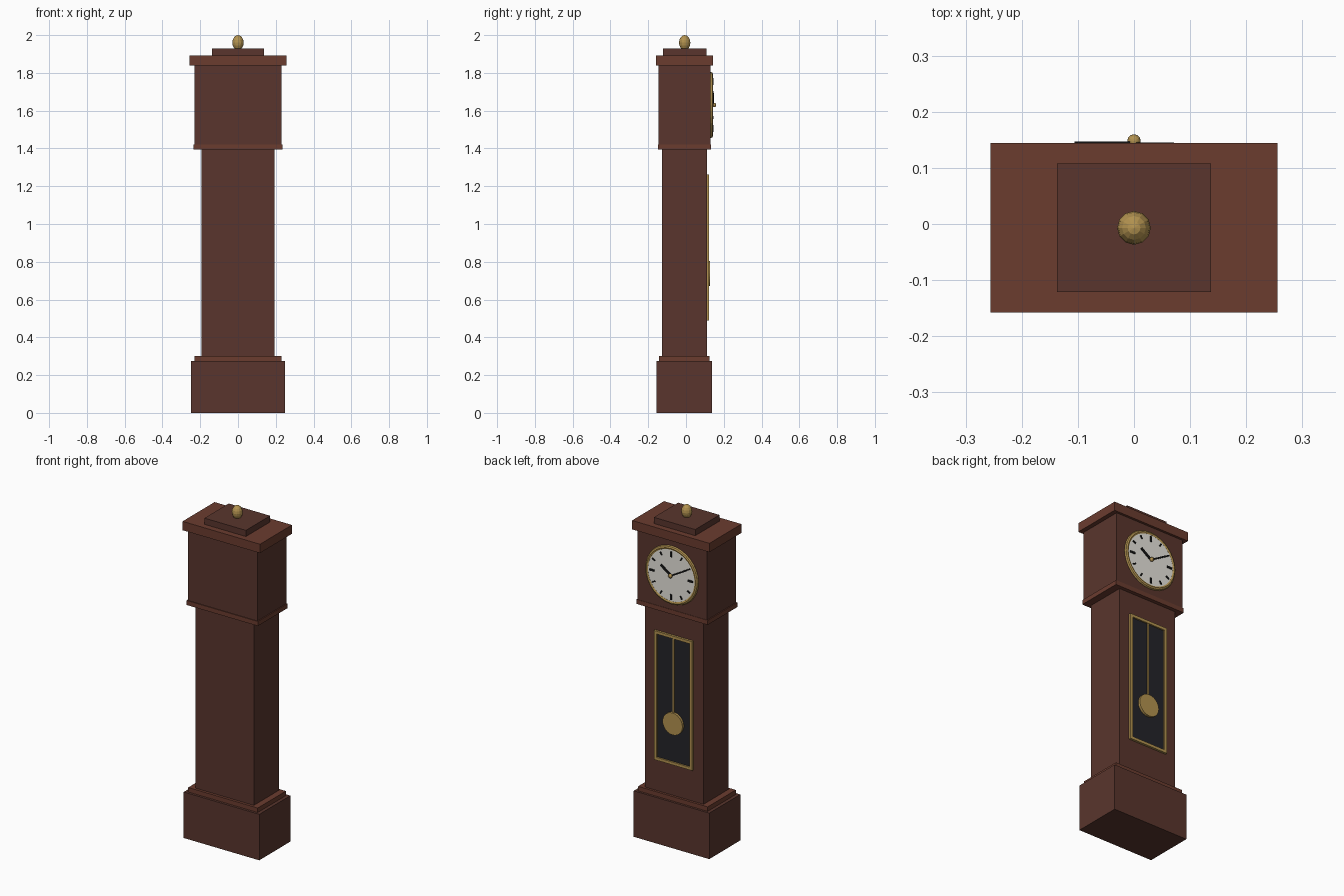
import bpy
from math import radians, sin, cos, pi

if "Cube" in bpy.data.objects:
    bpy.data.objects.remove(bpy.data.objects["Cube"])


def material(name, rgb):
    m = bpy.data.materials.new(name)
    m.diffuse_color = (*rgb, 1)
    m.use_nodes = True
    m.node_tree.nodes["Principled BSDF"].inputs["Base Color"].default_value = m.diffuse_color
    return m


WOOD = material("dark_wood", (0.10, 0.036, 0.026))
TRIM = material("trim_wood", (0.145, 0.045, 0.028))
BRASS = material("brass", (0.45, 0.29, 0.08))
WHITE = material("dial_white", (0.80, 0.78, 0.72))
BLACK = material("black", (0.01, 0.01, 0.01))
GLASS = material("dark_glass", (0.017, 0.017, 0.022))


def finish(name, mat):
    ob = bpy.context.object
    ob.name = name
    ob.data.materials.append(mat)
    return ob


def box(name, mat, x0, x1, y0, y1, z0, z1):
    bpy.ops.mesh.primitive_cube_add(
        size=1, location=((x0 + x1) / 2, (y0 + y1) / 2, (z0 + z1) / 2))
    ob = finish(name, mat)
    ob.scale = (x1 - x0, y1 - y0, z1 - z0)
    return ob


def disc(name, mat, r, y0, y1, z, sides=32):
    bpy.ops.mesh.primitive_cylinder_add(
        vertices=sides, radius=r, depth=y1 - y0,
        location=(0, (y0 + y1) / 2, z), rotation=(pi / 2, 0, 0))
    return finish(name, mat)


def dial_bar(name, mat, hour, r0, r1, width, y0, y1):
    # Radial bar on the dial, clockwise as seen from the +y side
    a = radians(30 * hour)
    r = (r0 + r1) / 2
    bpy.ops.mesh.primitive_cube_add(
        size=1, location=(-r * sin(a), (y0 + y1) / 2, DIAL_Z + r * cos(a)),
        rotation=(0, -a, 0))
    ob = finish(name, mat)
    ob.scale = (width, y1 - y0, r1 - r0)


DIAL_Z = 1.63

# Case: stacked blocks (half width, y range, z range)
for name, mat, hx, y0, y1, z0, z1 in [
    ("plinth", WOOD, 0.25, -0.156, 0.137, 0, 0.275),
    ("plinth_moulding", TRIM, 0.23, -0.142, 0.124, 0.275, 0.302),
    ("trunk", WOOD, 0.193, -0.126, 0.11, 0.302, 1.395),
    ("waist_moulding", TRIM, 0.236, -0.149, 0.132, 1.395, 1.422),
    ("hood", WOOD, 0.23, -0.145, 0.13, 1.422, 1.84),
    ("cornice", TRIM, 0.256, -0.158, 0.144, 1.84, 1.893),
    ("cap", WOOD, 0.137, -0.121, 0.108, 1.893, 1.93),
]:
    box(name, mat, -hx, hx, y0, y1, z0, z1)

# Finial
bpy.ops.mesh.primitive_uv_sphere_add(segments=12, ring_count=8, radius=1,
                                     location=(0, -0.007, 1.96))
finish("finial", BRASS).scale = (0.03, 0.03, 0.04)

# Dial with bezel
disc("dial", WHITE, 0.16, 0.125, 0.139, DIAL_Z)
bpy.ops.mesh.primitive_torus_add(
    major_segments=32, minor_segments=8, major_radius=0.163,
    minor_radius=0.012, location=(0, 0.131, DIAL_Z), rotation=(pi / 2, 0, 0))
finish("bezel", BRASS)

# Hour marks, longer at the quarters
for h in range(12):
    big = h % 3 == 0
    dial_bar(f"hour_mark_{h}", BLACK, h, 0.112 if big else 0.123, 0.144,
             0.011 if big else 0.007, 0.137, 0.1445)

# Hands and hub
dial_bar("hour_hand", BLACK, 10.17, 0, 0.083, 0.013, 0.139, 0.145)
dial_bar("minute_hand", BLACK, 2, 0, 0.12, 0.008, 0.141, 0.147)
bpy.ops.mesh.primitive_uv_sphere_add(segments=12, ring_count=8, radius=0.012,
                                     location=(0, 0.148, DIAL_Z))
finish("hand_hub", BRASS)

# Trunk window: glass and brass frame
W, Z0, Z1, B = 0.127, 0.49, 1.262, 0.017
box("window_glass", GLASS, -W + B / 2, W - B / 2, 0.105, 0.114, Z0 + B / 2, Z1 - B / 2)
for s, side in ((-1, "right"), (1, "left")):
    a, b = sorted((s * W, s * (W - B)))
    box(f"frame_{side}", BRASS, a, b, 0.108, 0.123, Z0, Z1)
box("frame_bottom", BRASS, -W + B, W - B, 0.108, 0.123, Z0, Z0 + B)
box("frame_top", BRASS, -W + B, W - B, 0.108, 0.123, Z1 - B, Z1)

# Pendulum
box("pendulum_rod", BRASS, -0.005, 0.005, 0.112, 0.12, 0.74, Z1 - B)
disc("pendulum_bob", BRASS, 0.066, 0.114, 0.128, 0.738, 24)
